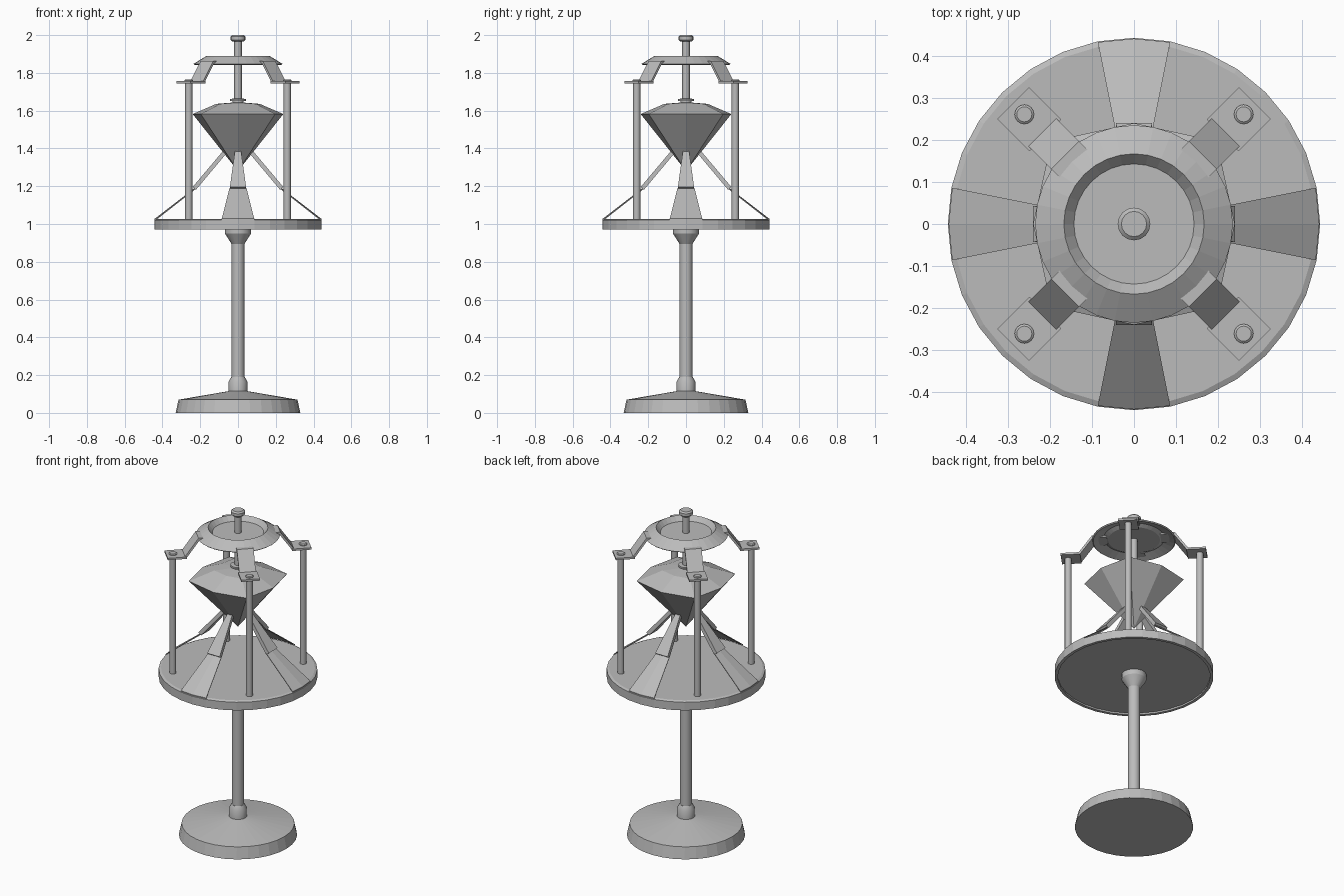
import bpy, bmesh, math
from mathutils import Matrix

if "Cube" in bpy.data.objects:
    bpy.data.objects.remove(bpy.data.objects["Cube"])

mat = bpy.data.materials.new("plain_grey")
mat.diffuse_color = (0.5, 0.5, 0.5, 1)
mat.use_nodes = True
mat.node_tree.nodes["Principled BSDF"].inputs["Base Color"].default_value = mat.diffuse_color


def finish(name, bm, smooth=False):
    bmesh.ops.remove_doubles(bm, verts=bm.verts, dist=1e-5)
    bmesh.ops.recalc_face_normals(bm, faces=bm.faces)
    me = bpy.data.meshes.new(name)
    bm.to_mesh(me)
    bm.free()
    me.materials.append(mat)
    ob = bpy.data.objects.new(name, me)
    bpy.context.collection.objects.link(ob)
    if smooth:
        bpy.ops.object.select_all(action='DESELECT')
        ob.select_set(True)
        bpy.context.view_layer.objects.active = ob
        bpy.ops.object.shade_smooth_by_angle(angle=math.radians(30))
    return ob


def lathe(name, profile, n=32, pos=(0, 0), smooth=False, radius=lambda i: 1.0):
    """Revolve (r, z) pairs; a zero radius closes the shape."""
    bm = bmesh.new()
    rings = []
    for r, z in profile:
        rings.append([bm.verts.new((pos[0] + r * radius(i) * math.cos(2 * math.pi * i / n),
                                    pos[1] + r * radius(i) * math.sin(2 * math.pi * i / n), z))
                      for i in range(n)] if r else [bm.verts.new((*pos, z))])
    for a, b in zip(rings, rings[1:]):
        for i in range(n):
            j = (i + 1) % n
            if len(a) == 1:
                vs = [a[0], b[j], b[i]]
            elif len(b) == 1:
                vs = [a[i], a[j], b[0]]
            else:
                vs = [a[i], a[j], b[j], b[i]]
            bm.faces.new(vs)
    return finish(name, bm, smooth)


def strip(name, path, angle):
    """Solid strip along +x from (r_low, z_low, r_high, z_high, half_width) stations, turned about z."""
    bm = bmesh.new()
    secs = []
    for rl, zl, rh, zh, w in path:
        secs.append([bm.verts.new(p) for p in
                     ((rl, -w, zl), (rl, w, zl), (rh, w, zh), (rh, -w, zh))])
    for a, b in zip(secs, secs[1:]):
        for i in range(4):
            j = (i + 1) % 4
            bm.faces.new((a[i], a[j], b[j], b[i]))
    bm.faces.new(secs[0])
    bm.faces.new(secs[-1])
    bmesh.ops.rotate(bm, verts=bm.verts, matrix=Matrix.Rotation(angle, 3, 'Z'))
    return finish(name, bm)


# Foot and stem
lathe("foot", [(0, 0), (0.33, 0), (0.315, 0.07), (0.05, 0.115), (0, 0.115)])
lathe("stem_collar", [(0, 0.11), (0.05, 0.11), (0.05, 0.165), (0.036, 0.19), (0, 0.19)], 16, smooth=True)
lathe("stem", [(0, 0.11), (0.034, 0.11), (0.034, 0.895), (0.07, 0.95), (0.07, 0.985), (0, 0.985)],
      16, smooth=True)

# Round table with a recessed underside
lathe("table", [(0, 0.98), (0.425, 0.98), (0.425, 0.97), (0.443, 0.97),
                (0.443, 1.02), (0.43, 1.026), (0, 1.026)])

# Faceted pod: corners on the diagonals reach further out
lathe("pod", [(0, 1.28), (0.24, 1.582), (0.115, 1.636), (0, 1.645)], 8,
      radius=lambda i: 1.16 if i % 2 else 1.0)

# Hanging rod with flange and knob
lathe("rod_flange", [(0, 1.635), (0.028, 1.635), (0.028, 1.65), (0.042, 1.652),
                     (0.042, 1.662), (0, 1.667)], 16, smooth=True)
lathe("rod", [(0, 1.65), (0.02, 1.65), (0.02, 1.975), (0, 1.975)], 16, smooth=True)
lathe("knob", [(0, 1.965), (0.028, 1.965), (0.039, 1.975), (0.039, 1.992),
               (0.03, 2.0), (0, 2.0)], 16, smooth=True)

# Dished crown ring
lathe("crown", [(0, 1.85), (0.145, 1.85), (0.17, 1.862), (0.228, 1.842), (0.235, 1.848),
                (0.167, 1.89), (0.143, 1.862), (0, 1.862)])

for k in range(4):
    # Crown arms, posts and caps on the diagonals
    diag = math.radians(45 + 90 * k)
    strip("crown_arm", [(0.15, 1.852, 0.15, 1.864, 0.047), (0.225, 1.852, 0.232, 1.864, 0.047),
                        (0.301, 1.745, 0.308, 1.757, 0.047)], diag)
    strip("arm_foot", [(0.298, 1.745, 0.298, 1.757, 0.053), (0.407, 1.745, 0.407, 1.757, 0.053)], diag)
    p = (0.369 * math.cos(diag), 0.369 * math.sin(diag))
    lathe("post", [(0, 1.02), (0.019, 1.02), (0.019, 1.75), (0, 1.75)], 16, p, True)
    lathe("post_cap", [(0, 1.75), (0.023, 1.75), (0.023, 1.761), (0.018, 1.765), (0, 1.765)], 16, p, True)

    # Ramps and struts on the main axes
    main = math.radians(90 * k)
    bm = bmesh.new()
    rows = [[bm.verts.new((r * math.cos(main + t), r * math.sin(main + t), z + dz))
             for t in (-math.pi / 16, 0, math.pi / 16)]
            for dz in (-0.006, 0) for r, z in ((0.441, 1.028), (0.23, 1.19))]
    for a, b in ((0, 1), (3, 2), (1, 3), (2, 0)):
        for i in range(2):
            bm.faces.new((rows[a][i], rows[a][i + 1], rows[b][i + 1], rows[b][i]))
    for i in (0, 2):
        bm.faces.new((rows[0][i], rows[1][i], rows[3][i], rows[2][i]))
    finish("ramp", bm)
    strip("strut", [(0.222, 1.182, 0.24, 1.196, 0.043), (0.06, 1.375, 0.078, 1.388, 0.016)], main)
